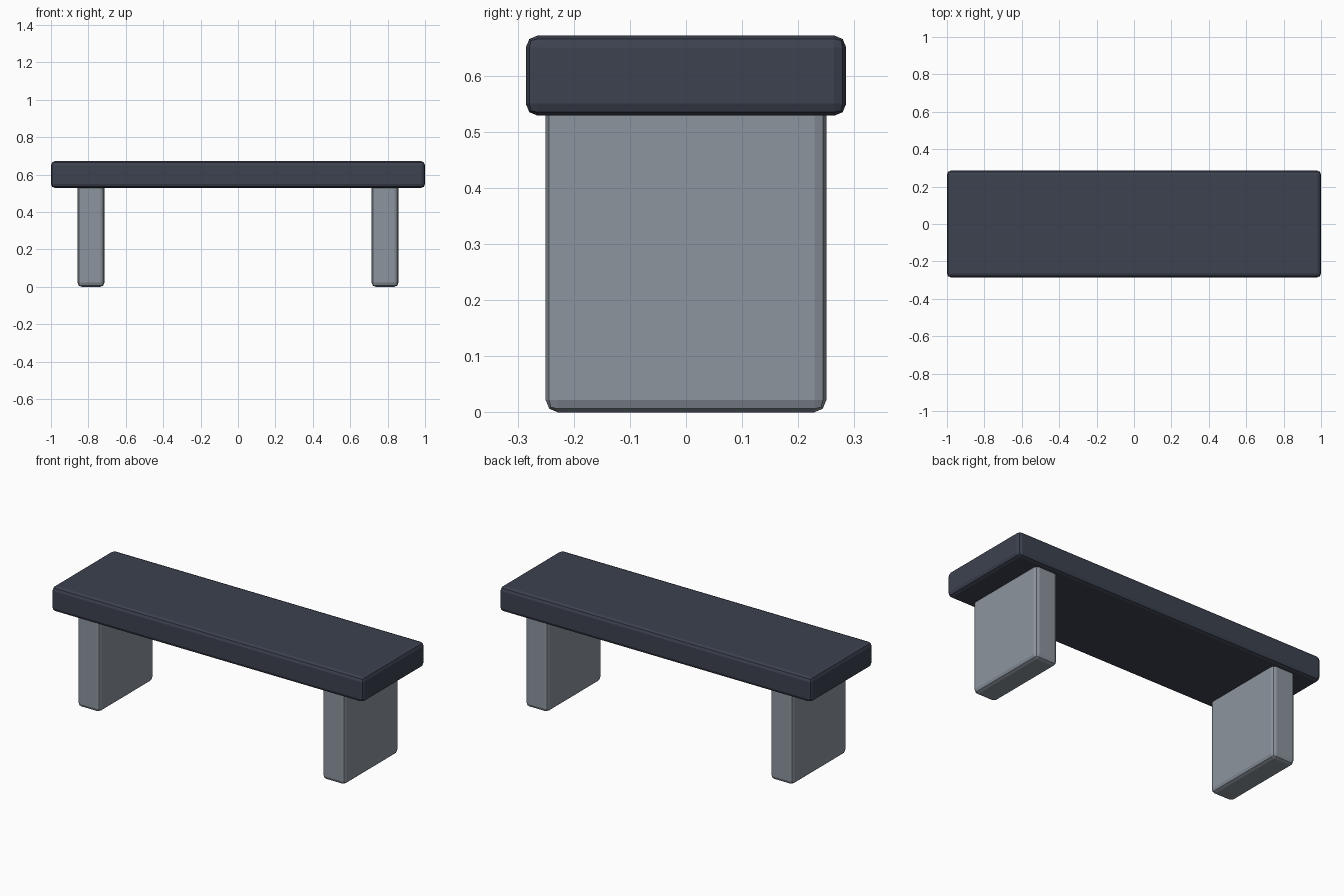
import bpy

cube = bpy.data.objects.get("Cube")
if cube:
    bpy.data.objects.remove(cube, do_unlink=True)


def make_material(name, rgb):
    mat = bpy.data.materials.new(name)
    mat.use_nodes = True
    color = (*rgb, 1.0)
    mat.diffuse_color = color
    mat.node_tree.nodes["Principled BSDF"].inputs["Base Color"].default_value = color
    return mat


def rounded_block(name, size, center, mat):
    """Box with a two-step bevel and flat faces."""
    bpy.ops.mesh.primitive_cube_add(size=1, location=center)
    block = bpy.context.object
    block.name = name
    block.scale = size
    bpy.ops.object.transform_apply(location=False, rotation=False, scale=True)
    bevel = block.modifiers.new("Rounded edges", "BEVEL")
    bevel.width = 0.0214
    bevel.segments = 2
    block.data.materials.append(mat)
    return block


slate = make_material("dark slate", (0.046, 0.054, 0.08))
stone = make_material("grey stone", (0.265, 0.3, 0.345))

# Seat slab
rounded_block("seat", (2.0, 0.571, 0.143), (0, 0, 0.6), slate)

# Slab legs, set slightly into the seat
for side, sign in (("left", 1), ("right", -1)):
    rounded_block(side + "_leg", (0.143, 0.5, 0.571), (sign * 0.786, 0, 0.2855), stone)
